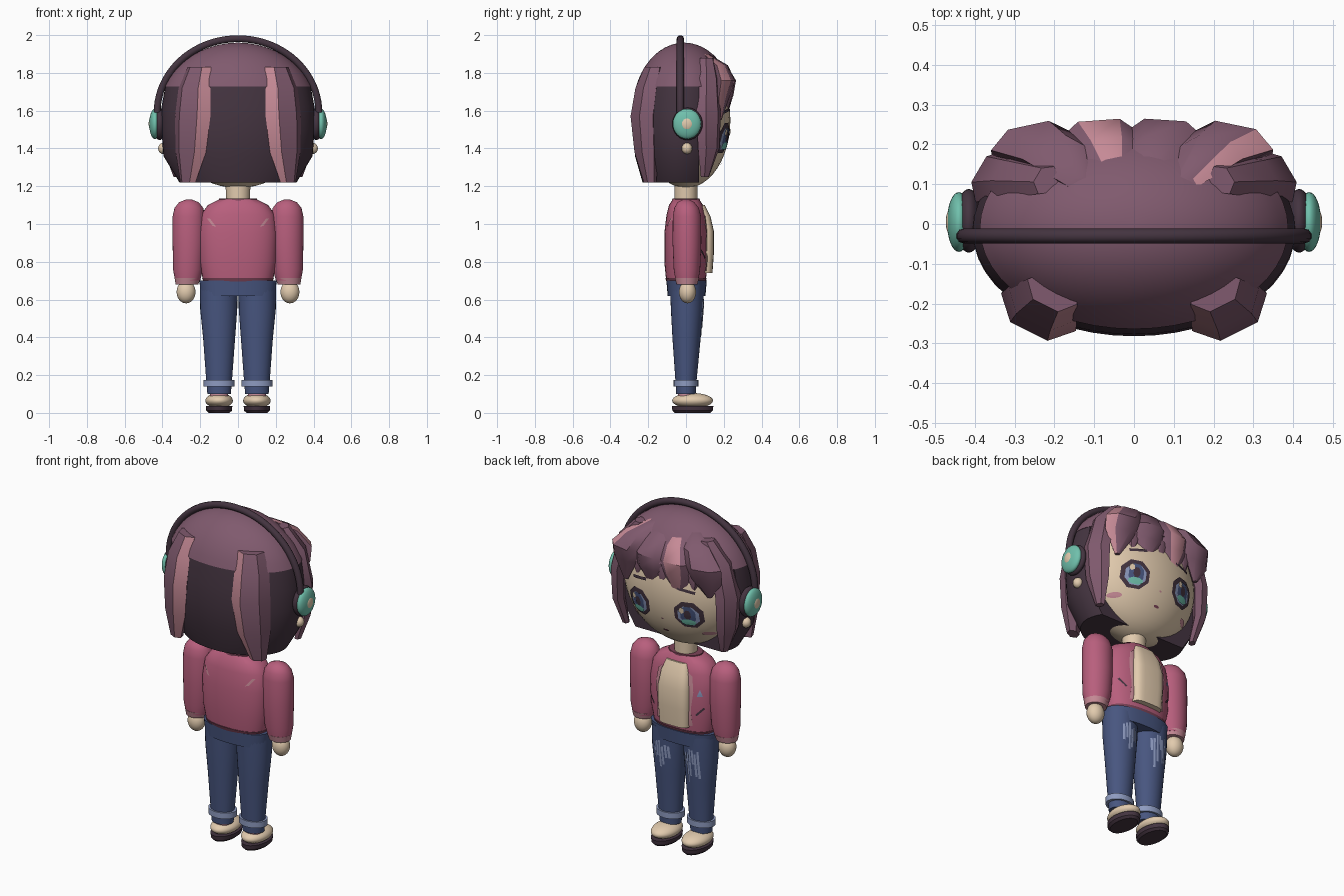
import bpy, bmesh, math, random
from mathutils import Matrix, Vector
from mathutils.bvhtree import BVHTree

if "Cube" in bpy.data.objects:
    bpy.data.objects.remove(bpy.data.objects["Cube"])
random.seed(4)


def material(name, *srgb):
    m = bpy.data.materials.new(name)
    m.use_nodes = True
    col = [((c / 255 + 0.055) / 1.055) ** 2.4 for c in srgb] + [1]
    m.diffuse_color = col
    m.node_tree.nodes["Principled BSDF"].inputs["Base Color"].default_value = col
    return m


HAIR = material("plum hair", 128, 90, 110)
DARK = material("dark plum", 68, 52, 64)
PINK = material("soft pink", 198, 138, 150)
SKIN = material("cream skin", 226, 203, 174)
COAT = material("rose jacket", 184, 95, 125)
HEM = material("dark rose", 125, 68, 88)
DENIM = material("blue denim", 72, 86, 128)
FADE = material("faded denim", 142, 155, 192)
TEAL = material("teal", 112, 192, 172)


def finish(name, bm, *mats):
    """Store a mesh as an object, smooth except at sharp edges."""
    bmesh.ops.recalc_face_normals(bm, faces=bm.faces)
    for f in bm.faces:
        f.smooth = True
    for e in bm.edges:
        e.smooth = len(e.link_faces) == 2 and e.calc_face_angle(0) < 0.65
    me = bpy.data.meshes.new(name)
    bm.to_mesh(me)
    bm.free()
    for m in mats:
        me.materials.append(m)
    ob = bpy.data.objects.new(name, me)
    bpy.context.collection.objects.link(ob)
    return ob


def skin_rings(bm, rings):
    """Bridge rings of points into a closed body, returning side faces by column."""
    vs = [[bm.verts.new(p) for p in r] for r in rings]
    n = len(vs[0])
    cols = [[] for _ in range(n)]
    for a, b in zip(vs, vs[1:]):
        for i in range(n):
            j = (i + 1) % n
            cols[i].append(bm.faces.new((a[i], a[j], b[j], b[i])))
    bm.faces.new(vs[0])
    bm.faces.new(vs[-1])
    return cols


def loft(name, mat, rings, p=2, sides=32, cut_y=None):
    """Rings are (z, centre x, centre y, radius x, radius y); p squares them off."""
    bm = bmesh.new()
    pts = []
    for z, cx, cy, rx, ry in rings:
        ring = []
        for i in range(sides):
            a = math.tau * i / sides
            c, s = math.cos(a), math.sin(a)
            ring.append((cx + rx * math.copysign(abs(c) ** (2 / p), c),
                         cy + ry * math.copysign(abs(s) ** (2 / p), s), z))
        pts.append(ring)
    skin_rings(bm, pts)
    if cut_y is not None:
        cut = bmesh.ops.bisect_plane(bm, geom=bm.verts[:] + bm.edges[:] + bm.faces[:],
                                     plane_co=(0, cut_y, 0), plane_no=(0, 1, 0), clear_outer=True)
        bmesh.ops.edgeloop_fill(bm, edges=[e for e in cut["geom_cut"]
                                           if isinstance(e, bmesh.types.BMEdge)])
    return finish(name, bm, mat)


def ball(name, mat, centre, radii, seg=32):
    bm = bmesh.new()
    bmesh.ops.create_uvsphere(bm, u_segments=seg, v_segments=seg // 2, radius=1,
                              matrix=Matrix.Translation(centre) @ Matrix.Diagonal((*radii, 1)))
    return finish(name, bm, mat)


def lock(name, rings, out, stripe=None):
    """Six-sided hair strand of (x, y, z, half width, half depth); out is its outward direction."""
    n = Vector((*out, 0)).normalized()
    t = Vector((-n.y, n.x, 0))
    bm = bmesh.new()
    pts = [[Vector((x, y, z)) + t * w * math.cos(k * math.pi / 3) + n * d * math.sin(k * math.pi / 3)
            for k in range(6)] for x, y, z, w, d in rings]
    cols = skin_rings(bm, pts)
    if stripe is not None:
        for f in cols[stripe]:
            f.material_index = 1
    return finish(name, bm, HAIR, PINK)


def decal(name, mat, target, outline, lift=0.006, side=1):
    """Thin painted patch with an (x, z) outline, draped on the target."""
    tree = BVHTree.FromPolygons([v.co for v in target.data.vertices],
                                [p.vertices for p in target.data.polygons])
    bm = bmesh.new()
    rim = [bm.verts.new((x, 0, z)) for x, z in outline]
    mid = bm.verts.new(sum((v.co for v in rim), Vector()) / len(rim))
    for a, b in zip(rim, rim[1:] + rim[:1]):
        bm.faces.new((a, b, mid))
    bmesh.ops.subdivide_edges(bm, edges=bm.edges[:], cuts=2, use_grid_fill=True)
    for v in bm.verts:
        hit = tree.ray_cast(Vector((v.co.x, 2 * side, v.co.z)), Vector((0, -side, 0)))[0]
        v.co.y = (hit.y if hit else 0.1 * side) + lift * side
    ob = finish(name, bm, mat)
    if ob.data.polygons[0].normal.y * side < 0:
        ob.data.flip_normals()
    return ob


def oval(cx, cz, rx, rz, n=12):
    return [(cx + rx * math.cos(math.tau * (i + .5) / n), cz + rz * math.sin(math.tau * (i + .5) / n))
            for i in range(n)]


def bar(x, z, dx, dz, w):
    """Slanted stroke outline from its centre, half vector and half width."""
    k = w / math.hypot(dx, dz)
    ox, oz = -dz * k, dx * k
    return [(x - dx - ox, z - dz - oz), (x + dx - ox, z + dz - oz),
            (x + dx + ox, z + dz + oz), (x - dx + ox, z - dz + oz)]


# Head, neck and hair mass
head = ball("head", SKIN, (0, 0, 1.55), (.37, .235, .36), 48)
loft("neck", SKIN, [(1.08, 0, 0, .06, .06), (1.25, 0, 0, .068, .06)])
loft("back_hair", DARK, [(1.22, 0, -.02, .31, .21), (1.36, 0, -.02, .395, .25),
                         (1.5, 0, -.02, .405, .262), (1.62, 0, -.015, .405, .262),
                         (1.73, 0, -.01, .385, .25)], sides=48, cut_y=.07)
cap = []
for i in range(11):
    a = math.radians(21 + i * 6.8)
    cap.append((1.6 + .36 * math.sin(a), 0, -.01, .415 * math.cos(a), .272 * math.cos(a)))
loft("hair_cap", HAIR, cap, sides=48)

# Fringe across the forehead
for i, (x, tip, stripe) in enumerate([(-.27, 1.58, None), (-.09, 1.54, 1), (.08, 1.57, None), (.26, 1.55, 2)]):
    f = .035 * abs(x) / .27
    lock(f"fringe_{i + 1}", [(x * .5, .10, 1.90, .03, .02), (x * .75, .18, 1.84, .08, .04),
                             (x * .95, .225 - f / 2, 1.76, .105, .048), (x, .228 - f, 1.68, .09, .035),
                             (x * 1.02, .21 - f, tip, .015, .012)], (x * .8, 1), stripe)
for i, x in enumerate((-.18, 0, .17)):
    lock(f"fringe_tip_{i + 1}", [(x * .8, .17, 1.82, .06, .02), (x, .215 - abs(x) * .1, 1.70, .06, .025),
                                 (x * 1.03, .215 - abs(x) * .15, 1.60, .008, .01)], (x, 1))

for s, side in ((1, "left"), (-1, "right")):
    # Long strands behind and beside the face
    lock(side + "_back_strand",
         [(s * .205, -.17, 1.83, .07, .045), (s * .23, -.20, 1.72, .095, .06),
          (s * .24, -.222, 1.57, .105, .062), (s * .25, -.21, 1.38, .09, .055),
          (s * .265, -.19, 1.22, .045, .03)], (s * .45, -.9), 2 if s > 0 else 0)
    bpy.data.objects[side + "_back_strand"].data.update()
    lock(side + "_side_strand",
         [(s * .22, .11, 1.88, .04, .03), (s * .31, .115, 1.77, .06, .045),
          (s * .36, .12, 1.58, .075, .04), (s * .355, .12, 1.40, .065, .035),
          (s * .32, .10, 1.25, .025, .02)], (s * .85, .5))

    # Headphone cups and earrings
    ball(side + "_ear_cushion", DARK, (s * .415, .008, 1.53), (.034, .08, .086))
    ball(side + "_ear_cup", TEAL, (s * .44, .005, 1.53), (.03, .075, .08))
    ball(side + "_ear_cup_centre", SKIN, (s * .456, .005, 1.53), (.017, .037, .04))
    ball(side + "_earring", SKIN, (s * .395, .005, 1.40), (.028, .028, .03), 16)

    # Eyes, brows and cheeks
    ex, ez = s * .16, 1.455
    decal(side + "_eye_rim", DARK, head, oval(ex, ez, .085, .085, 8), .005)
    decal(side + "_eye_white", FADE, head, oval(ex, ez - .005, .062, .062, 8), .008)
    decal(side + "_iris", DENIM, head, oval(ex, ez, .044, .058, 8), .011)
    decal(side + "_iris_glow", TEAL, head, oval(ex, ez - .042, .042, .02, 8), .014)
    decal(side + "_pupil", DARK, head, oval(ex, ez + .005, .02, .03, 8), .014)
    decal(side + "_eye_glint", SKIN, head, oval(ex + .03, ez + .03, .016, .02, 6), .017)
    decal(side + "_brow", DARK, head, bar(s * .15, 1.60, .05, -s * .008, .008))
    decal(side + "_cheek", PINK, head, oval(s * .235, 1.335, .032, .014))

    # Sleeves, cuffs and hands
    x = s * .26
    loft(side + "_sleeve", COAT, [(.70, s * .267, .005, .066, .06), (.76, s * .264, .005, .08, .07),
                                  (.90, x, .005, .086, .076), (1.04, x, .005, .086, .075),
                                  (1.085, x, .003, .076, .065), (1.115, x, 0, .052, .045),
                                  (1.13, x, 0, .015, .015)])
    loft(side + "_cuff", PINK, [(.68, s * .27, .005, .06, .055), (.715, s * .267, .005, .069, .064)])
    ball(side + "_hand", SKIN, (s * .275, .008, .64), (.05, .045, .06))

    # Legs, rolled hems and shoes
    leg = loft(side + "_leg", DENIM, [(.10, s * .1, 0, .062, .052), (.17, s * .1, 0, .068, .056),
                                      (.4, s * .1, .003, .085, .075), (.55, s * .102, .005, .098, .085),
                                      (.68, s * .102, .005, .1, .09)])
    loft(side + "_rolled_hem", FADE, [(.14, s * .1, 0, .082, .065), (.175, s * .1, 0, .082, .065)])
    loft(side + "_sock", PINK, [(.07, s * .1, 0, .05, .045), (.125, s * .1, 0, .045, .04)])
    ball(side + "_shoe", SKIN, (s * .1, .035, .065), (.073, .108, .04))
    loft(side + "_sole", DARK, [(0, s * .1, .035, .055, .095), (.012, s * .1, .035, .068, .107),
                                (.036, s * .1, .035, .07, .11)])
    for i in range(6):
        top, length = random.uniform(.57, .61), random.uniform(.06, .18)
        decal(f"{side}_worn_streak_{i + 1}", FADE, leg,
              bar(s * (.055 + .017 * i), top - length / 2, .003, length / 2, .006), .004)

# Nose and mouth
decal("nose", PINK, head, oval(0, 1.40, .008, .006, 6))
decal("mouth", HEM, head, oval(0, 1.32, .018, .007, 8))

# Headband
curve = bpy.data.curves.new("headband", "CURVE")
curve.dimensions = "3D"
curve.bevel_depth = .019
curve.bevel_resolution = 3
curve.use_fill_caps = True
line = curve.splines.new("POLY")
line.points.add(40)
for i, pt in enumerate(line.points):
    a = math.pi * i / 40
    pt.co = (.428 * math.cos(a), -.03, 1.59 + .391 * math.sin(a), 1)
curve.materials.append(DARK)
bpy.context.collection.objects.link(bpy.data.objects.new("headband", curve))

# Jacket, shirt panel, collar and waist
torso = loft("jacket", COAT, [(.70, 0, 0, .185, .105), (.80, 0, 0, .205, .115), (.95, 0, 0, .21, .115),
                              (1.05, 0, 0, .195, .103), (1.10, 0, 0, .16, .09),
                              (1.13, 0, 0, .10, .07)], p=2.4, sides=40)
loft("jacket_hem", HEM, [(.69, 0, 0, .18, .102), (.715, 0, 0, .191, .11)], p=2.4, sides=40)
loft("collar", HEM, [(1.115, 0, 0, .105, .075), (1.135, 0, 0, .1, .072)])
loft("shirt_panel", SKIN, [(.74, 0, .07, .095, .07), (.85, 0, .07, .1, .078), (.96, 0, .07, .1, .078),
                           (1.04, 0, .06, .09, .07), (1.10, 0, .045, .07, .055)], p=4)
loft("waistband", DENIM, [(.62, 0, .003, .195, .1), (.70, 0, .003, .205, .107)], p=2.4, sides=40)

for s, side in ((1, "left"), (-1, "right")):
    decal(side + "_jacket_trim", PINK, torso, [(s * .09, .75), (s * .115, .75), (s * .108, .85),
                                               (s * .122, .95), (s * .11, 1.04), (s * .085, 1.06)])
    decal(side + "_shoulder_slit", PINK, torso,
          [(s * .165, 1.03), (s * .15, 1.03), (s * .115, .985), (s * .135, .99)], .004, -1)
    decal(side + "_pocket_slit", DARK, torso, bar(s * .155, .84, .02, s * .022, .005))
decal("chest_patch", FADE, torso, [(-.17, .93), (-.14, .93), (-.155, .97)])
